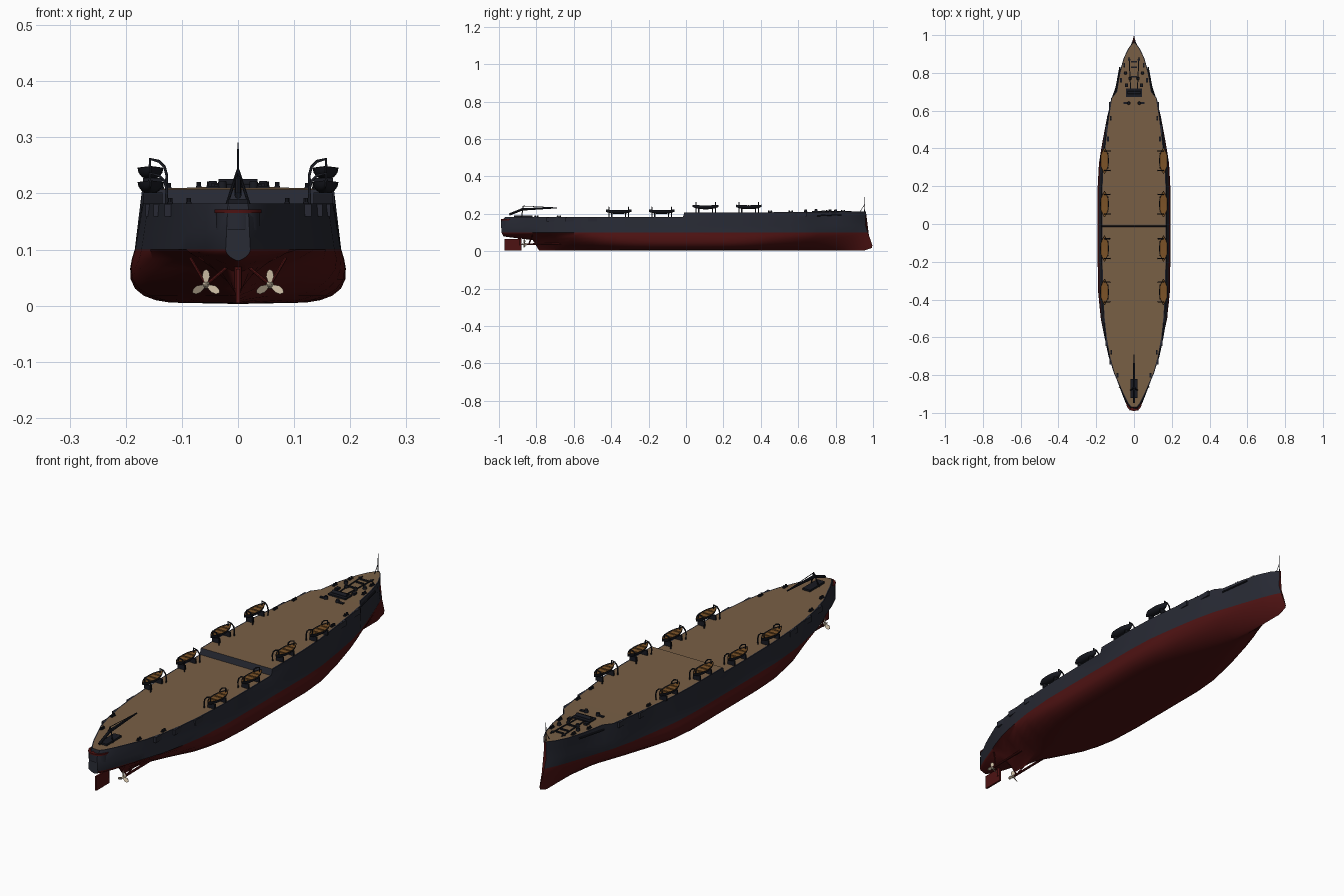
import bpy, bmesh, math
from mathutils import Vector

cube = bpy.data.objects.get("Cube")
if cube:
    bpy.data.objects.remove(cube)


def material(name, r, g, b):
    m = bpy.data.materials.new(name)
    m.use_nodes = True
    m.diffuse_color = (r, g, b, 1)
    m.node_tree.nodes["Principled BSDF"].inputs["Base Color"].default_value = (r, g, b, 1)
    return m


GREY = material("hull grey", .02, .022, .033)
RED = material("bottom red", .075, .006, .006)
WOOD = material("deck wood", .19, .115, .06)
DARK = material("dark fittings", .009, .01, .015)
BOAT = material("boat wood", .2, .085, .02)
CREAM = material("propeller cream", .62, .52, .38)


def finish(name, bm, mats, smooth=True):
    bmesh.ops.recalc_face_normals(bm, faces=bm.faces)
    me = bpy.data.meshes.new(name)
    bm.to_mesh(me)
    bm.free()
    ob = bpy.data.objects.new(name, me)
    bpy.context.collection.objects.link(ob)
    for m in mats:
        me.materials.append(m)
    if smooth:
        bpy.ops.object.select_all(action='DESELECT')
        ob.select_set(True)
        bpy.context.view_layer.objects.active = ob
        bpy.ops.object.shade_smooth_by_angle(angle=math.radians(35))
    return ob


def box(name, loc, size, mat):
    bm = bmesh.new()
    bmesh.ops.create_cube(bm, size=1)
    bmesh.ops.scale(bm, vec=size, verts=bm.verts)
    bmesh.ops.translate(bm, vec=loc, verts=bm.verts)
    return finish(name, bm, [mat], False)


def rod(name, a, b, r1, mat, r2=None, sides=8):
    a, b = Vector(a), Vector(b)
    bm = bmesh.new()
    bmesh.ops.create_cone(bm, cap_ends=True, segments=sides, radius1=r1,
                          radius2=r1 if r2 is None else r2, depth=(b - a).length)
    bm.transform((b - a).to_track_quat('Z', 'Y').to_matrix().to_4x4())
    bmesh.ops.translate(bm, vec=(a + b) / 2, verts=bm.verts)
    return finish(name, bm, [mat])


def lerp_table(table, k):
    for p, q in zip(table, table[1:]):
        if k <= q[0]:
            t = max(0, (k - p[0]) / (q[0] - p[0]))
            return [u + (v - u) * t for u, v in zip(p, q)]
    return list(table[-1])


def loft(bm, rings):
    rows = [[bm.verts.new(p) for p in ring] for ring in rings]
    for a, b in zip(rows, rows[1:]):
        for i in range(len(a)):
            j = (i + 1) % len(a)
            bm.faces.new((a[i], a[j], b[j], b[i]))
    bm.faces.new(rows[0])
    bm.faces.new(rows[-1])


# Hull stations: y, deck half width, waterline half width, keel height, fullness
STATIONS = [
    (-.955, .018, .022, .08, 1.5), (-.94, .032, .036, .076, 1.5), (-.9, .056, .058, .07, 1.5),
    (-.82, .093, .092, .06, 1.2), (-.785, .108, .107, .003, .6), (-.7, .131, .135, .003, .9),
    (-.6, .149, .156, .003, 1.5), (-.5, .16, .172, .003, 2.4), (-.35, .169, .183, .003, 4),
    (-.2, .171, .184, .003, 5), (.2, .171, .184, .003, 5), (.32, .166, .178, .003, 4.2),
    (.45, .151, .16, .003, 2.9), (.57, .136, .14, .003, 2), (.665, .121, .118, .003, 1.5),
    (.7, .094, .106, .003, 1.4), (.8, .077, .072, .003, 1.2), (.88, .054, .043, .003, 1),
    (.93, .03, .022, .003, 1), (.962, .004, .004, .003, 1)]
STEM = [(0, -.02), (.02, .038), (.06, .025), (.1, .01), (.14, -.004), (.21, 0)]
STERN = [(.06, -.01), (.1, -.032), (.16, -.034), (.185, -.01)]
BREAK = -.013


def deck_z(y):
    return .207 + .006 * max(0, y) ** 2 if y > BREAK else .182


def deck_width(y):
    return lerp_table(STATIONS, y)[1]


def hull_ring(y):
    _, deck, wl, keel, n = lerp_table(STATIONS, y)
    top = deck_z(y)
    half = []
    for t in (.025, .07, .15, .28, .45, .65, .83, 1):
        w = wl * (1 - (1 - t) ** n) ** (1 / n) * (1 + .2 * t * (1 - t))
        half.append((w, keel + (.1 - keel) * t))
    half += [(wl + (deck - wl) * t, .1 + (top - .1) * t) for t in (.35, .7, 1)]
    half.append((max(deck - .005, .001), top))
    loop = [(0, keel)] + half + [(-x, z) for x, z in reversed(half)]
    bow = min(1, max(0, (y - .72) / .24)) ** 2
    aft = min(1, max(0, (-y - .8) / .155)) ** 2
    return [(x, y + bow * lerp_table(STEM, z)[1] + aft * lerp_table(STERN, z)[1], z)
            for x, z in loop]


bm = bmesh.new()
ys = sorted([s[0] for s in STATIONS] + [BREAK - .004, BREAK + .004, -.27, -.43, .39, .26])
loft(bm, [hull_ring(y) for y in ys])
bm.normal_update()
for f in bm.faces:
    c = f.calc_center_median()
    deck = abs(f.normal.z) > .8 and c.z > .17 and abs(c.x) < .001
    f.material_index = 1 if c.z < .1 else 2 if deck else 0
finish("hull", bm, [GREY, RED, WOOD])

# Stern gallery with a red floor
for name, z, h, r, mat in (("gallery_base", .15, .03, .04, GREY), ("gallery_floor", .168, .006, .042, RED)):
    rod(name, (0, -.948, z - h / 2), (0, -.948, z + h / 2), r, mat, sides=20)

# Rudder and its stock
box("rudder", (0, -.925, .035), (.008, .09, .06), RED)
rod("rudder_stock", (0, -.89, .03), (0, -.89, .09), .007, RED)


def propeller(s):
    cx, cy, cz = s * .057, -.865, .037
    rod("propeller_shaft", (cx, -.62, .04), (cx, cy, cz), .005, RED)
    rod("propeller_hub", (cx, cy + .012, cz), (cx, cy - .016, cz), .007, CREAM, .002, 12)
    for end in ((s * .012, -.83, .075), (s * .085, -.82, .085)):
        rod("shaft_strut", (cx, -.84, cz), end, .003, RED)
    for k in range(3):
        a = math.radians(90 + 120 * k)
        d = Vector((math.cos(a), 0, math.sin(a)))
        side = Vector((-d.z, .6, d.x)).normalized()
        bm = bmesh.new()
        pts = [Vector((cx, cy, cz)) + d * r + side * w
               for r, w in ((.003, -.003), (.015, -.008), (.024, -.006), (.028, 0),
                            (.024, .006), (.015, .008), (.003, .003))]
        f = bm.faces.new([bm.verts.new(p) for p in pts])
        grown = bmesh.ops.extrude_face_region(bm, geom=[f])
        bmesh.ops.translate(bm, vec=(0, .002, 0),
                            verts=[v for v in grown["geom"] if isinstance(v, bmesh.types.BMVert)])
        finish("propeller_blade", bm, [CREAM], False)


def ship_boat(x, y, z):
    bm = bmesh.new()
    rings = []
    for i in range(11):
        u = -1 + i / 5
        w = .023 * max(.06, 1 - abs(u) ** 2.5)
        depth = .021 * (1 - .45 * abs(u) ** 3)
        rim = z + .003 * u * u
        ring = [(x + w * math.cos(a), y + u * .069, rim - depth * math.sin(a))
                for a in [math.pi * k / 8 for k in range(9)]]
        rings.append(ring + [(x - w * .85, y + u * .067, rim - .003),
                             (x + w * .85, y + u * .067, rim - .003)])
    loft(bm, rings)
    bm.normal_update()
    for f in bm.faces:
        c = f.calc_center_median()
        f.material_index = 1 if abs(f.normal.z) > .9 and c.z > z - .006 else 0
    finish("ship_boat", bm, [DARK, BOAT])
    for k in (-.03, 0, .03):
        box("boat_thwart", (x, y + k, z - .001), (.036, .006, .003), BOAT)


def davit(s, y, z):
    cu = bpy.data.curves.new("davit", 'CURVE')
    cu.dimensions = '3D'
    cu.bevel_depth, cu.bevel_resolution = .0028, 1
    pts = [(.128, 0), (.127, .025), (.131, .04), (.141, .05), (.157, .054), (.157, .036)]
    sp = cu.splines.new('POLY')
    sp.points.add(len(pts) - 1)
    for p, (x, h) in zip(sp.points, pts):
        p.co = (s * x, y, z + h, 1)
    ob = bpy.data.objects.new("davit", cu)
    cu.materials.append(DARK)
    bpy.context.collection.objects.link(ob)


def bollards(x, y):
    z = deck_z(y)
    box("bollard_base", (x, y, z + .001), (.01, .024, .004), DARK)
    for k in (-.007, .007):
        rod("bollard", (x, y + k, z), (x, y + k, z + .01), .004, DARK)


for s in (-1, 1):
    propeller(s)
    # Boats, davits and chocks
    for y in (-.36, -.13, .105, .335):
        z = deck_z(y)
        ship_boat(s * .156, y, z + .038)
        for k in (-.052, .052):
            davit(s, y + k, z)
            box("boat_chock", (s * .152, y + k * .7, z + .01), (.034, .007, .02), DARK)
    # Side sponsons under the deck edge
    for y in (-.72, -.62, -.5, .5, .62):
        box("sponson", (s * (deck_width(y) - .002), y, deck_z(y) - .012), (.014, .05, .023), GREY)
    # Mooring and anchor gear
    for y in (-.8, -.68, .45, .56, .76, .84):
        bollards(s * (deck_width(y) - .014), y)
    rod("anchor_chain", (s * .018, .71, .213), (s * .026, .885, .213), .003, DARK, sides=6)
    rod("hawse_pipe", (s * .026, .87, .209), (s * .026, .87, .216), .007, DARK, sides=12)
    for x, y in ((.022, .77), (.028, .64), (.045, .8)):
        rod("capstan", (s * x, y, .208), (s * x, y, .222), .009, DARK, .007, 12)
    box("deck_locker", (s * .04, .735, .214), (.014, .02, .01), DARK)
    rod("stowed_anchor", (s * .098, .7, .19), (s * .074, .83, .196), .004, DARK)
    box("hatch_cover", (s * .045, .64, .21), (.022, .012, .007), DARK)
    # Stern crane legs
    rod("crane_leg", (s * .02, -.88, .18), (0, -.87, .242), .0028, DARK)

# Windlass on the foredeck
box("windlass_bed", (0, .695, .212), (.085, .045, .008), DARK)
rod("windlass_drum", (-.035, .695, .218), (.035, .695, .218), .008, DARK, sides=12)
for y in (.78, .83, .86):
    box("chain_stopper", (0, y, .212), (.034, .008, .008), DARK)

# Stern boom and its stays
rod("stern_boom", (0, -.945, .196), (0, -.87, .226), .006, DARK)
rod("boom_arm", (0, -.88, .224), (0, -.69, .232), .007, DARK, .003)
rod("boom_stay", (0, -.87, .242), (0, -.7, .233), .0015, DARK, sides=6)
box("crane_bed", (0, -.87, .186), (.036, .1, .008), DARK)

# Bow staff
rod("bow_staff", (0, .955, .205), (0, .955, .291), .0022, DARK, .0012)
rod("bow_staff_stay", (0, .93, .21), (0, .955, .25), .0012, DARK, sides=6)
